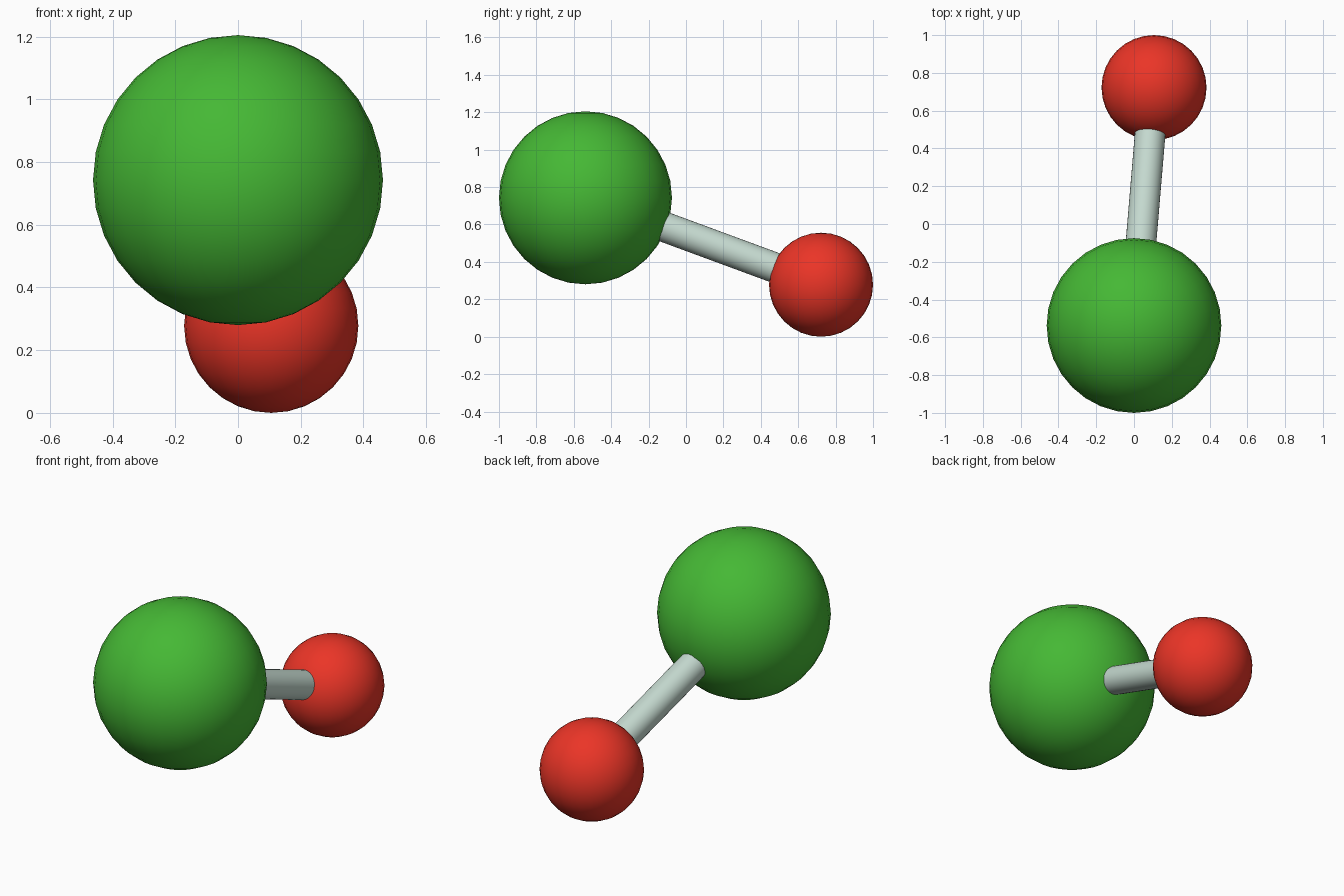
import bpy
from mathutils import Vector

if "Cube" in bpy.data.objects:
    bpy.data.objects.remove(bpy.data.objects["Cube"])


def finish(name, color):
    # name, colour and smooth the active part
    obj = bpy.context.object
    obj.name = name
    mat = bpy.data.materials.new(name + "_colour")
    mat.diffuse_color = color
    mat.use_nodes = True
    mat.node_tree.nodes["Principled BSDF"].inputs["Base Color"].default_value = mat.diffuse_color
    obj.data.materials.append(mat)
    return obj


def ball(name, center, radius, color):
    bpy.ops.mesh.primitive_uv_sphere_add(segments=32, ring_count=16,
                                         radius=radius, location=center)
    bpy.ops.object.shade_smooth()
    finish(name, color)


def rod(name, a, b, radius, color):
    d = b - a
    bpy.ops.mesh.primitive_cylinder_add(vertices=32, radius=radius,
                                        depth=d.length, location=(a + b) / 2,
                                        rotation=d.to_track_quat('Z', 'Y').to_euler())
    bpy.ops.object.shade_smooth_by_angle()
    finish(name, color)


big = Vector((0, -0.5375, 0.7425))
small = Vector((0.106, 0.722, 0.278))

# two atoms and the bond joining their centres
ball("large_atom", big, 0.4625, (0.06, 0.48, 0.035, 1))
ball("small_atom", small, 0.278, (0.83, 0.035, 0.02, 1))
rod("bond", big, small, 0.081, (0.56, 0.7, 0.63, 1))
